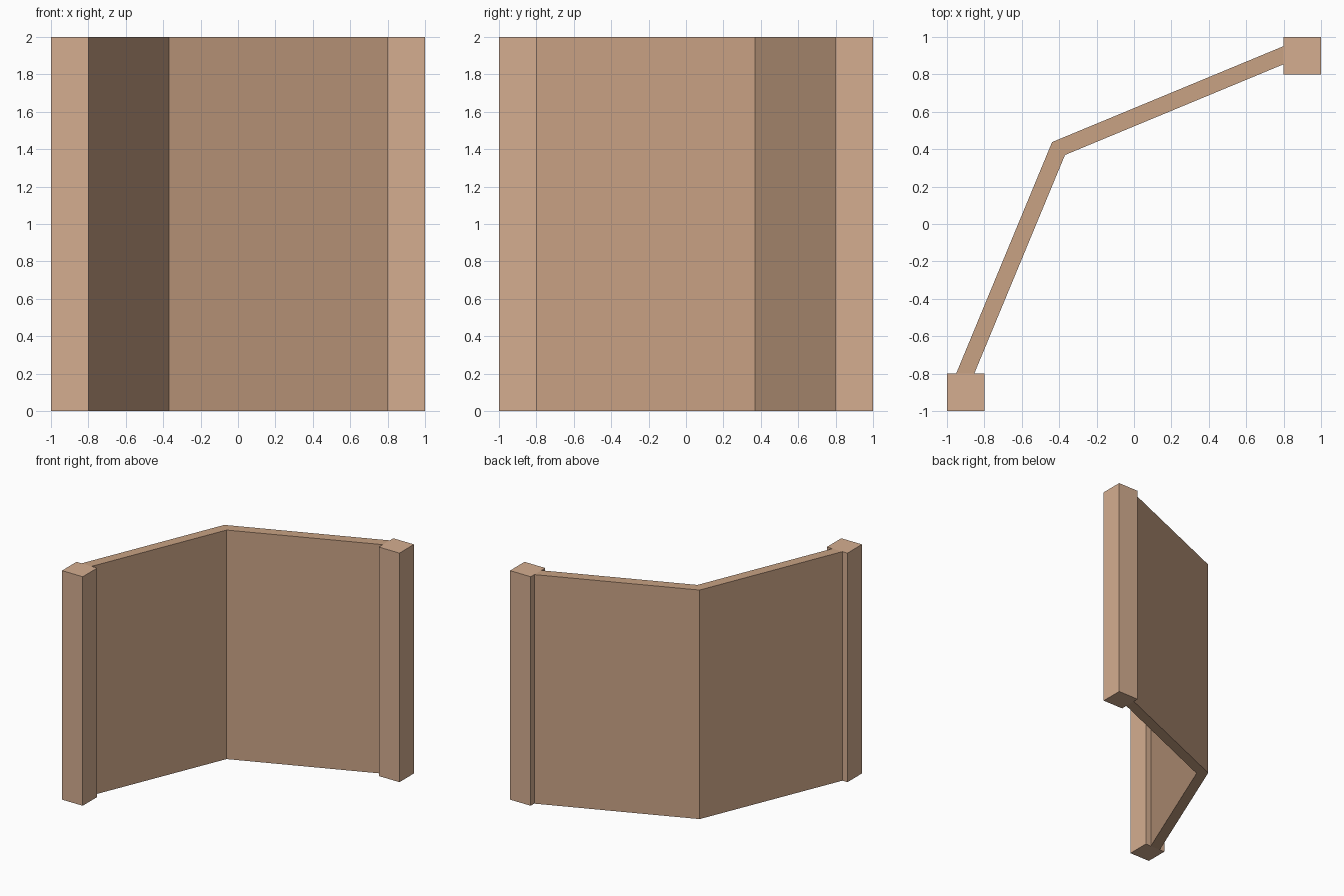
import bpy
import bmesh

if "Cube" in bpy.data.objects:
    bpy.data.objects.remove(bpy.data.objects["Cube"])


def material(name, color):
    mat = bpy.data.materials.new(name)
    mat.diffuse_color = (*color, 1)
    mat.use_nodes = True
    mat.node_tree.nodes["Principled BSDF"].inputs["Base Color"].default_value = mat.diffuse_color
    return mat


def prism(name, outline, height, mat):
    """Extrude a counter-clockwise plan outline up from the floor."""
    bm = bmesh.new()
    face = bm.faces.new([bm.verts.new((x, y, 0)) for x, y in outline])
    top = bmesh.ops.extrude_face_region(bm, geom=[face], use_keep_orig=True)
    verts = [g for g in top["geom"] if isinstance(g, bmesh.types.BMVert)]
    bmesh.ops.translate(bm, verts=verts, vec=(0, 0, height))
    bmesh.ops.recalc_face_normals(bm, faces=bm.faces)
    mesh = bpy.data.meshes.new(name)
    bm.to_mesh(mesh)
    bm.free()
    mesh.materials.append(mat)
    obj = bpy.data.objects.new(name, mesh)
    bpy.context.collection.objects.link(obj)
    return obj


HEIGHT = 2.0
post_mat = material("post_wood", (0.66, 0.42, 0.28))
wall_mat = material("wall_wood", (0.58, 0.36, 0.23))

# Square end posts at opposite corners
for name, cx, cy in (("left_post", -0.9, -0.9), ("right_post", 0.9, 0.9)):
    prism(name, [(cx + dx, cy + dy) for dx, dy in
                 ((-0.1, -0.1), (0.1, -0.1), (0.1, 0.1), (-0.1, 0.1))],
          HEIGHT, post_mat)

# Bent wall: half outline from the corner to the right post,
# mirrored across the diagonal y = -x for the other half
outer = [(-0.438, 0.438), (0.8, 0.951)]
inner = [(0.8, 0.854), (-0.369, 0.369)]
half = outer + inner
mirrored = [(-y, -x) for x, y in half]
outline = [half[0], mirrored[1], mirrored[2], half[3], half[2], half[1]]
prism("bent_wall", outline, HEIGHT, wall_mat)
